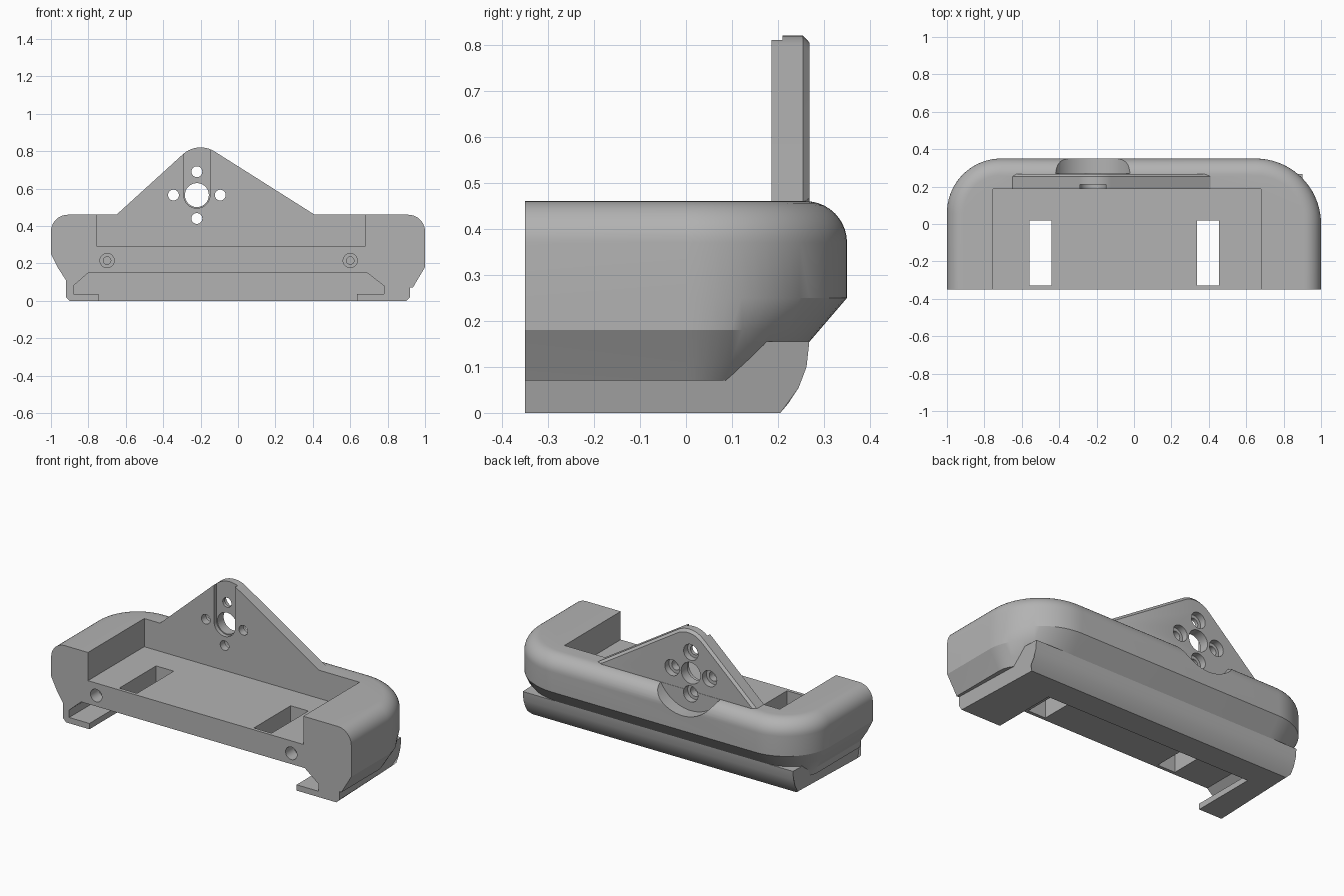
import bpy, bmesh, math

cube = bpy.data.objects.get("Cube")
if cube:
    bpy.data.objects.remove(cube, do_unlink=True)

grey = bpy.data.materials.new("plain grey")
grey.use_nodes = True
COLOUR = (0.45, 0.45, 0.45, 1)
grey.diffuse_color = COLOUR
grey.node_tree.nodes["Principled BSDF"].inputs["Base Color"].default_value = COLOUR


def loft(name, rings):
    """Closed solid skinned through rings of equal point count."""
    bm = bmesh.new()
    loops = [[bm.verts.new(p) for p in ring] for ring in rings]
    n = len(rings[0])
    for a, b in zip(loops, loops[1:]):
        for i in range(n):
            j = (i + 1) % n
            bm.faces.new((a[i], a[j], b[j], b[i]))
    bm.faces.new(loops[0][::-1])
    bm.faces.new(loops[-1])
    bmesh.ops.recalc_face_normals(bm, faces=bm.faces)
    mesh = bpy.data.meshes.new(name)
    bm.to_mesh(mesh)
    bm.free()
    mesh.materials.append(grey)
    obj = bpy.data.objects.new(name, mesh)
    bpy.context.collection.objects.link(obj)
    return obj


def prism_y(name, outline, y0, y1):
    return loft(name, [[(x, y, z) for x, z in outline] for y in (y0, y1)])


def box(name, x0, x1, y0, y1, z0, z1):
    return prism_y(name, [(x0, z0), (x1, z0), (x1, z1), (x0, z1)], y0, y1)


def arc(cx, cz, rx, rz, a0, a1, n):
    angles = [math.radians(a0 + (a1 - a0) * i / n) for i in range(n + 1)]
    return [(cx + rx * math.cos(a), cz + rz * math.sin(a)) for a in angles]


def rod(name, x, z, r, y0, y1, n=40):
    return prism_y(name, arc(x, z, r, r, 0, 360, n)[:-1], y0, y1)


def combine(target, other, operation):
    mod = target.modifiers.new(operation, "BOOLEAN")
    mod.operation = operation
    mod.solver = "EXACT"
    mod.object = other
    bpy.context.view_layer.objects.active = target
    bpy.ops.object.modifier_apply(modifier=mod.name)
    bpy.data.objects.remove(other, do_unlink=True)


FRONT, BACK = -0.35, 0.35
RL, RR = 0.29, 0.35


def body_ring(z, left, right, back):
    """Plan outline with two round back corners, inset per side."""
    pts = [(-1 + left, FRONT)]
    pts += arc(-1 + RL, BACK - RL, RL - left, RL - back, 180, 90, 18)
    pts += arc(1 - RR, BACK - RR, RR - right, RR - back, 90, 0, 18)
    pts.append((1 - right, FRONT))
    return [(x, y, z) for x, y in pts]


# Main body: tapered underside, upright wall, rounded top edge
levels = [(0.07, 0.085, 0.065, 0.155), (0.11, 0.08, 0.042, 0.12),
          (0.18, 0.035, 0, 0.06), (0.25, 0, 0, 0)]
FILLET = 0.09
for i in range(11):
    a = math.radians(9 * i)
    inset = FILLET * (1 - math.cos(a))
    levels.append((0.37 + FILLET * math.sin(a), inset, inset, inset))
body = loft("holder_body", [body_ring(*level) for level in levels])

# Bottom rail with a curved back
rail_profile = [(FRONT, 0), (0.205, 0), (0.222, 0.02), (0.245, 0.055),
                (0.262, 0.1), (0.268, 0.155), (FRONT, 0.155), (FRONT, 0.02)]


def rail_ring(side):
    ring = []
    for y, z in rail_profile:
        half = 0.92 - (0.02 if z < 0.01 else 0) - (0.02 if y > 0.2 else 0)
        ring.append((side * half, y, z))
    return ring


combine(body, loft("bottom_rail", [rail_ring(-1), rail_ring(1)]), "UNION")

# Upright triangular plate with a rounded tip and a bevelled back rim
outline = [(0.43, 0.4), (0.41, 0.46)] + arc(-0.2, 0.68, 0.14, 0.14, 57, 133, 14)
outline += [(-0.65, 0.46), (-0.66, 0.4)]
PX, PZ = -0.22, 0.565
plate_rings = []
for y, s in ((0.15, 1), (0.254, 1), (0.2685, 0.94)):
    plate_rings.append([(PX + (x - PX) * s, y, PZ + (z - PZ) * s) for x, z in outline])
combine(body, loft("upright_plate", plate_rings), "UNION")

# Open pocket, round relief behind the plate, and dovetail slot underneath
slot = [(-0.745, -0.05), (-0.745, 0.035), (-0.88, 0.035), (-0.88, 0.08), (-0.8, 0.15),
        (0.69, 0.15), (0.78, 0.08), (0.78, 0.035), (0.635, 0.035), (0.635, -0.05)]
cutters = [
    box("pocket", -0.755, 0.68, -0.5, 0.186, 0.29, 1),
    rod("plate_relief", PX, PZ, 0.225, 0.27, 0.5, 64),
    prism_y("dovetail_slot", slot, -0.5, 0.05),
]

# Windows through the pocket floor
for x0 in (-0.56, 0.337):
    cutters.append(box("floor_window", x0, x0 + 0.118, -0.33, 0.02, 0.1, 0.35))

# Plate channel, centre hole and four counterbored holes
channel = [(PX + 0.07, 1), (PX - 0.07, 1)] + arc(PX, PZ, 0.07, 0.07, 180, 360, 20)
cutters.append(prism_y("channel", channel, 0.1, 0.21))
cutters.append(rod("centre_hole", PX, PZ, 0.064, 0.1, 0.5))
for dx, dz in ((1, 0), (-1, 0), (0, 1), (0, -1)):
    x, z = PX + dx * 0.125, PZ + dz * 0.125
    cutters.append(rod("bolt_hole", x, z, 0.029, 0.1, 0.5))
    cutters.append(rod("counterbore", x, z, 0.048, 0.23, 0.5))

# Stepped screw holes in the front beam
for x in (-0.7, 0.6):
    cutters.append(rod("screw_head", x, 0.215, 0.038, -0.5, -0.27))
    cutters.append(rod("screw_shaft", x, 0.215, 0.02, -0.5, -0.15))

for cutter in cutters:
    combine(body, cutter, "DIFFERENCE")

# Smooth curves, crisp edges
bpy.ops.object.select_all(action="DESELECT")
body.select_set(True)
bpy.context.view_layer.objects.active = body
bpy.ops.object.shade_smooth_by_angle(angle=math.radians(25))
